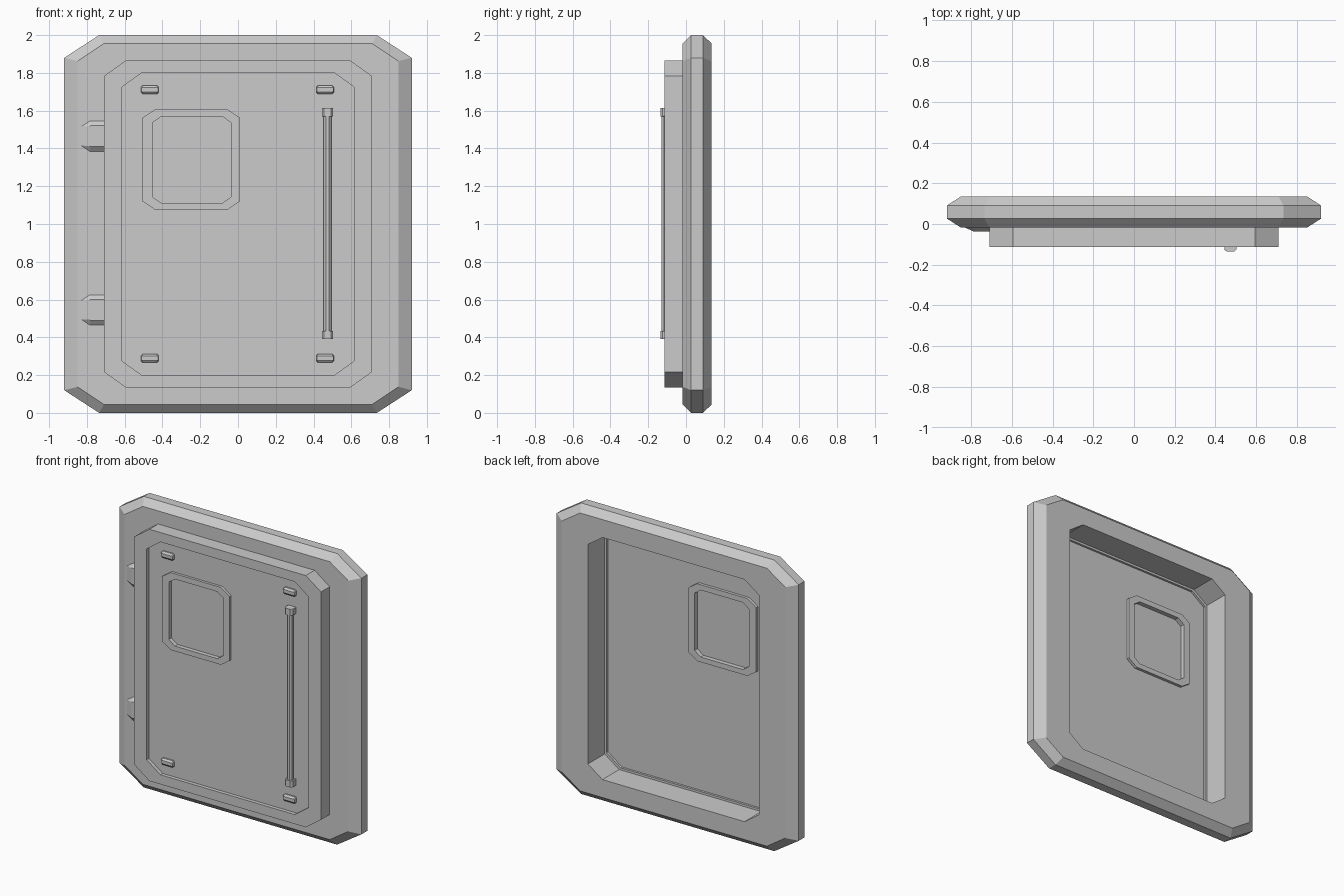
import bpy
import bmesh

cube = bpy.data.objects.get("Cube")
if cube:
    bpy.data.objects.remove(cube, do_unlink=True)

GREY = (0.6, 0.6, 0.6, 1.0)
metal = bpy.data.materials.new("plain_grey")
metal.use_nodes = True
metal.diffuse_color = GREY
metal.node_tree.nodes["Principled BSDF"].inputs["Base Color"].default_value = GREY


def octagon(x0, x1, z0, z1, cx, cz):
    """Rectangle in the xz plane with its corners cut by cx and cz."""
    return [(x0 + cx, z0), (x1 - cx, z0), (x1, z0 + cz), (x1, z1 - cz),
            (x1 - cx, z1), (x0 + cx, z1), (x0, z1 - cz), (x0, z0 + cz)]


def centred(half, low, cx, cz):
    return octagon(-half, half, low, 2 - low, cx, cz)


def loft(name, rings, closed=False):
    """Join (y, outline) rings; closed links last to first, otherwise cap the ends."""
    bm = bmesh.new()
    loops = [[bm.verts.new((x, y, z)) for x, z in outline] for y, outline in rings]
    pairs = list(zip(loops, loops[1:]))
    if closed:
        pairs.append((loops[-1], loops[0]))
    else:
        bm.faces.new(loops[0])
        bm.faces.new(loops[-1])
    for a, b in pairs:
        n = len(a)
        for i in range(n):
            j = (i + 1) % n
            bm.faces.new((a[i], a[j], b[j], b[i]))
    bmesh.ops.recalc_face_normals(bm, faces=bm.faces)
    mesh = bpy.data.meshes.new(name)
    bm.to_mesh(mesh)
    bm.free()
    mesh.materials.append(metal)
    obj = bpy.data.objects.new(name, mesh)
    bpy.context.collection.objects.link(obj)
    return obj


# Shared outlines
frame_outer = centred(0.92, 0.0, 0.185, 0.12)
frame_face = centred(0.85, 0.045, 0.14, 0.093)
opening = centred(0.65, 0.168, 0.11, 0.078)
door_outer = centred(0.71, 0.135, 0.115, 0.082)
recess = centred(0.615, 0.2, 0.105, 0.075)
back_rim = centred(0.635, 0.183, 0.107, 0.076)
window_outer = octagon(-0.505, 0.01, 1.075, 1.607, 0.066, 0.045)
window_inner = octagon(-0.452, -0.037, 1.11, 1.57, 0.047, 0.033)

# Wall frame with bevelled outer edge
loft("wall_frame", [
    (-0.018, opening), (-0.018, frame_face), (0.027, frame_outer),
    (0.09, frame_outer), (0.136, frame_face), (0.136, opening)], closed=True)

# Door slab: hollow back, recessed front panel, hole for the window
loft("door", [
    (-0.088, window_inner), (-0.088, recess), (-0.113, recess),
    (-0.113, door_outer), (-0.018, door_outer), (-0.018, opening),
    (-0.045, opening), (-0.045, back_rim), (-0.06, back_rim),
    (-0.06, window_inner)], closed=True)

# Window surround and pane
loft("window_frame", [
    (-0.106, window_inner), (-0.106, window_outer),
    (-0.04, window_outer), (-0.04, window_inner)], closed=True)
loft("window_pane", [(-0.077, window_inner), (-0.071, window_inner)])

# Hinges on the right edge
for label, z in (("upper", 1.465), ("lower", 0.545)):
    base = octagon(-0.83, -0.655, z - 0.08, z + 0.08, 0.045, 0.03)
    face = octagon(-0.785, -0.655, z - 0.056, z + 0.056, 0.004, 0.004)
    loft(label + "_hinge", [(-0.01, base), (-0.018, base), (-0.038, face)])

# Small studs at the panel corners
for side, x in (("right", -0.467), ("left", 0.461)):
    for label, z in (("upper", 1.711), ("lower", 0.289)):
        base = octagon(x - 0.046, x + 0.046, z - 0.023, z + 0.023, 0.008, 0.008)
        face = octagon(x - 0.044, x + 0.044, z - 0.011, z + 0.011, 0.004, 0.004)
        loft(f"{label}_{side}_stud", [(-0.08, base), (-0.098, base), (-0.108, face)])

# Long pull handle: two mounts and an eight-sided bar
HX = 0.474
for label, z in (("upper", 1.592), ("lower", 0.412)):
    base = octagon(HX - 0.03, HX + 0.03, z - 0.022, z + 0.022, 0.001, 0.001)
    face = octagon(HX - 0.018, HX + 0.018, z - 0.022, z + 0.022, 0.001, 0.001)
    loft(label + "_handle_mount", [(-0.08, base), (-0.125, base), (-0.136, face)])

bpy.ops.mesh.primitive_cylinder_add(vertices=8, radius=0.022, depth=1.16,
                                    location=(HX, -0.109, 1.002),
                                    rotation=(0, 0, 0.3927))
bar = bpy.context.object
bar.name = "handle_bar"
bar.data.materials.append(metal)
